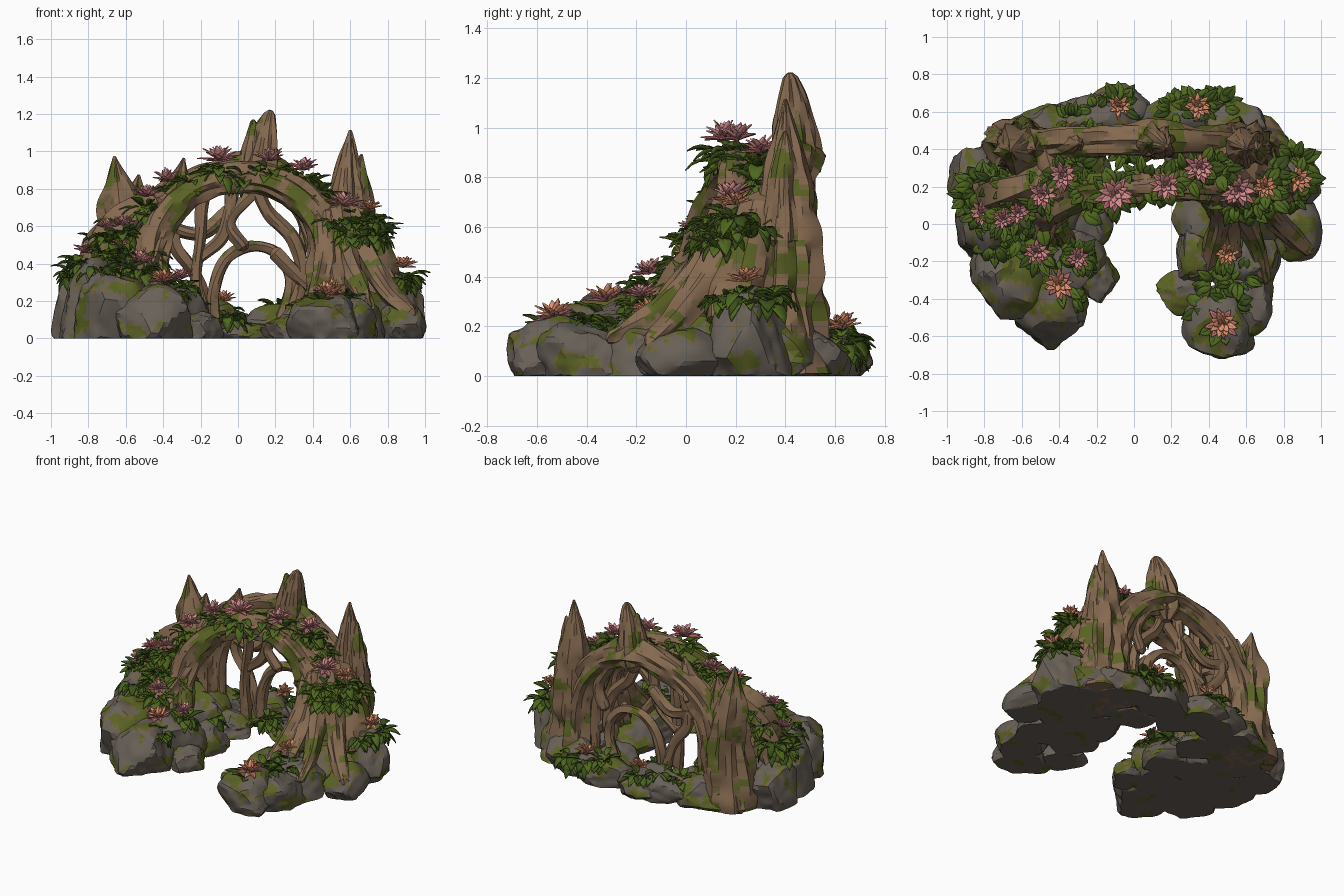
import bpy, bmesh, math, random
from mathutils import Vector, noise

rng = random.Random(7)
cube = bpy.data.objects.get("Cube")
if cube:
    bpy.data.objects.remove(cube)


def material(name, *rgb):
    m = bpy.data.materials.new(name)
    m.use_nodes = True
    m.diffuse_color = (*rgb, 1)
    m.node_tree.nodes["Principled BSDF"].inputs["Base Color"].default_value = (*rgb, 1)
    return m


stone = material("stone", .14, .118, .098)
bark = material("bark", .235, .142, .08)
moss = material("moss", .105, .122, .018)
dry_moss = material("dry_moss", .165, .122, .05)
leaf_green = material("leaf_green", .08, .135, .014)
leaf_dark = material("leaf_dark", .045, .08, .01)
pink = material("pink", .72, .28, .28)
rose = material("rose", .55, .17, .19)
coral = material("coral", .78, .3, .16)


def finish(bm, name, mats, angle=35):
    me = bpy.data.meshes.new(name)
    bm.to_mesh(me)
    bm.free()
    for m in mats:
        me.materials.append(m)
    me.polygons.foreach_set("use_smooth", [True] * len(me.polygons))
    me.set_sharp_from_angle(angle=math.radians(angle))
    ob = bpy.data.objects.new(name, me)
    bpy.context.scene.collection.objects.link(ob)
    return ob


def grow_moss(bm, limit):
    # patches of moss, favouring faces that look upward
    bmesh.ops.recalc_face_normals(bm, faces=bm.faces)
    for f in bm.faces:
        c = f.calc_center_median()
        v = noise.noise(c * 8) + .5 * noise.noise(c * 22) + .2 * f.normal.z
        f.material_index = 1 if v > limit else 2 if v > limit - .08 else 0


def boulder(name, x, y, rx, ry, h):
    # round block chipped by random planes, cut flat on the ground
    bm = bmesh.new()
    bmesh.ops.create_icosphere(bm, subdivisions=4, radius=1)
    planes = [(Vector([rng.gauss(0, 1) for _ in "xyz"]).normalized(), rng.uniform(.76, 1))
              for _ in range(20)]
    for v in bm.verts:
        d = v.co.normalized()
        r = min([1.14] + [k / d.dot(n) for n, k in planes if d.dot(n) > .1])
        r += .08 * noise.noise(d * 3 + Vector((x, y, h)) * 9)
        p = d * r
        v.co = x + p.x * rx * 1.08, y + p.y * ry * 1.08, max(0, h * (.35 + .74 * p.z))
    grow_moss(bm, .33)
    return finish(bm, name, [stone, moss, dry_moss], 22)


def spline(pts, steps):
    # smooth path through points of x, y, z and radius
    q = [Vector(p) for p in pts]
    q = [q[0] * 2 - q[1]] + q + [q[-1] * 2 - q[-2]]
    out = []
    for a, b, c, d in zip(q, q[1:], q[2:], q[3:]):
        for i in range(steps):
            t = i / steps
            out.append((b * 2 + (c - a) * t + (a * 2 - b * 5 + c * 4 - d) * t ** 2
                        + (b * 3 - a - c * 3 + d) * t ** 3) / 2)
    return out + [q[-2]]


def tip(p, neighbour):
    # rounded end for a limb
    e = p.xyz + (p - neighbour).xyz.normalized() * p.w * .7
    return Vector((*e, p.w * .35))


def limb(name, pts, sides=22, ridge=.45, limit=.37, steps=11):
    # tapering wooden tube with grain running along it
    path = spline(pts, steps)
    path = [tip(path[0], path[1])] + path + [tip(path[-1], path[-2])]
    bm = bmesh.new()
    seed = rng.uniform(0, 50)
    u, run, rings = Vector((.8, .6, .1)), 0, []
    for i, p in enumerate(path):
        t = (path[min(i + 1, len(path) - 1)] - path[max(i - 1, 0)]).xyz.normalized()
        u = (u - t * u.dot(t)).normalized()
        w = t.cross(u)
        if i:
            run += (p - path[i - 1]).xyz.length
        ring = []
        for k in range(sides):
            a = math.tau * k / sides
            g = Vector((math.cos(a) * 2.3, math.sin(a) * 2.3, run * 3 + seed))
            r = max(p.w, .005) * (1 + ridge * noise.noise(g) + ridge * .4 * noise.noise(g * 2.7))
            co = p.xyz + (u * math.cos(a) + w * math.sin(a)) * r
            ring.append(bm.verts.new((co.x, co.y, max(0, co.z))))
        rings.append(ring)
    for r0, r1 in zip(rings, rings[1:]):
        for k in range(sides):
            j = (k + 1) % sides
            bm.faces.new((r0[k], r0[j], r1[j], r1[k]))
    bm.faces.new(rings[0])
    bm.faces.new(rings[-1])
    grow_moss(bm, limit)
    return finish(bm, name, [bark, moss, dry_moss], 28)


def blade(bm, base, turn, pitch, length, width, droop, mat):
    # folded leaf or petal that bends along its length
    p, rows, n = Vector(base), [], 4
    side = Vector((-math.sin(turn), math.cos(turn), 0))
    for i in range(n + 1):
        w = width * max(.03, math.sin(math.pi * (.13 + .87 * i / n)))
        fold = Vector((0, 0, w * .4))
        rows.append([bm.verts.new(q) for q in (p - side * w + fold, p, p + side * w + fold)])
        step = Vector((math.cos(turn) * math.cos(pitch), math.sin(turn) * math.cos(pitch), math.sin(pitch)))
        p = p + step * length / n
        pitch -= droop / n
    for a, b in zip(rows, rows[1:]):
        for k in range(2):
            bm.faces.new((a[k], b[k], b[k + 1], a[k + 1])).material_index = mat


def thicken(ob):
    m = ob.modifiers.new("thickness", "SOLIDIFY")
    m.thickness = .005
    m.offset = 0


def foliage(name, x, y, z, s):
    bm = bmesh.new()
    for i in range(28):
        turn = i * 2.4 + rng.uniform(-.3, .3)
        pitch = rng.uniform(-.8, .8)
        c = (x + math.cos(turn) * s * .35, y + math.sin(turn) * s * .35, z - rng.uniform(0, .5) * s)
        blade(bm, c, turn, pitch, s * rng.uniform(.7, 1.15), s * rng.uniform(.2, .33),
              rng.uniform(.5, 1.5), int(i % 3 == 0))
    thicken(finish(bm, name, [leaf_green, leaf_dark]))


def flower(name, x, y, z, s, outer, inner):
    # starburst of petals leaning a little to the front
    bm = bmesh.new()
    for count, pitch, size, mat in ((8, .3, 1, 0), (8, .7, .95, 1), (6, 1.15, .8, 1)):
        for i in range(count):
            turn = math.tau * i / count + pitch * 3 + rng.uniform(-.2, .2)
            blade(bm, (x, y, z), turn, pitch + .2 * math.sin(turn) + rng.uniform(-.15, .15),
                  s * size * rng.uniform(.85, 1.15), s * .18, .15, mat)
    thicken(finish(bm, name, [outer, inner]))


# horseshoe of boulders
boulders = {
    "right": [(-.46, -.43, .2, .2, .25), (-.68, -.25, .19, .22, .36), (-.4, -.2, .2, .2, .29),
              (-.2, -.28, .11, .12, .14), (-.77, .02, .19, .24, .37), (-.86, .24, .14, .15, .28),
              (-.5, .08, .24, .2, .33), (-.28, .02, .14, .15, .17), (-.63, .0, .2, .2, .37)],
    "back": [(-.45, .51, .2, .13, .17), (-.2, .56, .2, .15, .19), (-.06, .62, .15, .11, .13),
             (.06, .48, .16, .13, .08), (.28, .57, .2, .14, .18), (.52, .52, .18, .13, .18),
             (-.3, .33, .18, .15, .12), (.32, .33, .16, .14, .12), (-.6, .32, .24, .2, .22)],
    "left": [(.83, .24, .15, .16, .3), (.66, .08, .22, .2, .23), (.42, .08, .18, .19, .2),
             (.38, -.15, .16, .18, .18), (.6, -.18, .18, .19, .23), (.28, -.37, .14, .12, .13),
             (.48, -.55, .18, .19, .21), (.61, -.4, .14, .18, .2), (.86, -.04, .12, .16, .17),
             (.6, .3, .24, .2, .22)],
}
for place, rows in boulders.items():
    for i, row in enumerate(rows):
        boulder(f"{place}_boulder_{i}", *row)

# broken stumps with splintered tips
limb("right_stump", [(-.62, .4, 0, .17), (-.61, .4, .25, .15), (-.61, .4, .55, .13),
                     (-.63, .39, .76, .085), (-.66, .39, .97, .008)])
limb("right_splinter", [(-.57, .4, .45, .1), (-.55, .4, .7, .07), (-.53, .4, .87, .008)])
limb("left_stump", [(.61, .41, 0, .18), (.6, .4, .3, .15), (.6, .4, .6, .13),
                    (.59, .4, .86, .08), (.6, .4, 1.11, .008)])
limb("left_splinter", [(.64, .38, .55, .1), (.65, .39, .8, .06), (.66, .4, .98, .008)])
limb("crown_stump", [(.11, .44, .82, .09), (.13, .44, .95, .09), (.15, .43, 1.1, .065), (.17, .42, 1.2, .03)])
limb("crown_splinter", [(.08, .43, .86, .07), (.08, .43, 1, .06), (.08, .43, 1.16, .015)])
limb("arch_splinter", [(-.36, .43, .7, .08), (-.32, .43, .82, .06), (-.29, .43, .96, .008)])

# two arches and the bridges between them
limb("back_arch", [(-.55, .42, .12, .11), (-.52, .42, .5, .1), (-.38, .43, .74, .085), (-.1, .45, .88, .08),
                   (.12, .45, .89, .09), (.36, .43, .76, .08), (.51, .42, .52, .1), (.54, .42, .12, .11)])
limb("front_arch", [(-.42, -.06, .2, .1), (-.46, .02, .4, .085), (-.42, .1, .6, .085), (-.25, .17, .79, .08),
                    (0, .2, .86, .078), (.22, .21, .82, .08), (.4, .2, .68, .09), (.48, .17, .5, .1),
                    (.5, .1, .2, .12)], limit=.17)
limb("right_bridge", [(-.37, .15, .7, .07), (-.42, .3, .7, .09), (-.46, .42, .66, .08)])
limb("left_bridge", [(.4, .2, .72, .07), (.45, .32, .7, .09), (.48, .42, .66, .08)])

# roots spreading over the rocks
roots = [
    [(-.44, .25, .71, .08), (-.58, .2, .6, .12), (-.71, .15, .43, .13), (-.8, .1, .22, .12)],
    [(-.44, .08, .52, .07), (-.5, -.08, .34, .06), (-.55, -.25, .26, .04)],
    [(.46, .17, .66, .06), (.47, .04, .4, .065), (.43, -.12, .22, .055), (.38, -.32, .1, .025)],
    [(.54, .18, .68, .07), (.58, .06, .42, .065), (.66, -.12, .25, .05), (.7, -.3, .15, .03)],
    [(.58, .2, .66, .07), (.7, .1, .42, .065), (.81, -.03, .24, .055), (.93, -.14, .13, .035)],
    [(.6, .3, .68, .08), (.7, .25, .45, .11), (.79, .2, .2, .11)],
    [(.53, .18, .6, .07), (.52, .0, .34, .05), (.54, -.16, .22, .04)],
    [(.64, .36, .5, .06), (.7, .4, .2, .08), (.77, .42, .02, .05)],
    [(-.62, .42, .4, .06), (-.69, .45, .15, .07), (-.75, .48, .01, .05)],
    [(.5, .24, .64, .08), (.46, .26, .35, .06), (.45, .22, .1, .07)],
]
for i, r in enumerate(roots):
    limb(f"root_{i}", r, sides=16)

# woven branches filling the arch, as x and z
branches = [
    [(-.42, .1), (-.42, .45), (-.27, .8)], [(-.15, .06), (-.22, .33), (-.34, .52), (-.3, .76)],
    [(-.2, .06), (-.22, .35), (-.2, .55), (-.17, .86)], [(-.22, .42), (-.07, .56), (-.02, .87)],
    [(-.13, .05), (-.13, .25), (-.06, .42), (.06, .49), (.2, .46), (.28, .3), (.22, .06)],
    [(.26, .06), (.34, .3), (.3, .52), (.16, .68), (.08, .87)],
    [(.03, .49), (-.05, .62), (.06, .76), (.18, .84)], [(.32, .45), (.36, .6), (.25, .8)],
    [(.43, .1), (.42, .45), (.3, .78)], [(.2, .46), (.3, .36), (.42, .25)], [(-.05, .68), (-.2, .56), (-.38, .6)],
]
for i, b in enumerate(branches):
    depth = .42 + .04 * math.sin(i * 2)
    limb(f"woven_branch_{i}", [(x, depth, z, .033) for x, z in b], sides=10, ridge=.5, limit=.65)

# blossoms, each on a rosette of leaves
blossoms = [(-.1, .16, .95, .11), (.17, .21, .95, .09), (.35, .3, .9, .09), (.56, .18, .71, .1),
            (-.38, .26, .84, .085), (-.49, .16, .76, .085), (-.62, .06, .61, .065), (-.7, .03, .59, .065),
            (-.81, .06, .46, .075), (-.52, -.15, .41, .08), (-.4, -.32, .3, .09), (-.3, -.18, .32, .07),
            (.47, -.53, .23, .1)]
corals = [(.7, .2, .69, .07), (.88, .24, .38, .08), (.5, -.15, .26, .07), (-.08, .63, .2, .07),
          (.34, .63, .19, .08), (-.62, .0, .5, .06)]
for i, (x, y, z, s) in enumerate(blossoms + corals):
    petals = (coral, coral) if i >= len(blossoms) else (rose, coral if y < -.3 else pink)
    flower(f"blossom_{i}", x, y, z, s, *petals)
    foliage(f"rosette_{i}", x, y, z - .04, s * .45 + .07)

# loose leaf clumps
clumps = [(-.25, .18, .85), (.05, .22, .9), (.28, .26, .87), (.44, .3, .8), (.54, .13, .62), (.64, .13, .63),
          (.72, .26, .6), (-.55, .24, .69), (-.66, .2, .62), (-.74, .22, .53), (-.82, .2, .44), (-.72, .02, .48),
          (-.6, -.05, .42), (-.5, .02, .45), (-.42, -.15, .32), (-.75, -.1, .38), (-.34, -.38, .24),
          (.85, .15, .33), (.86, .32, .33), (.55, -.02, .26), (.45, -.32, .2), (.52, -.42, .22), (.4, -.45, .18),
          (-.2, .6, .19), (.22, .62, .18), (-.04, .4, .13), (-.33, .55, .17), (.45, .62, .16), (-.3, .08, .18),
          (-.44, .12, .66), (-.6, .14, .56), (-.88, .14, .36), (.72, .14, .56), (.6, .1, .56), (.4, .24, .76),
          (.38, -.2, .19), (.56, -.28, .22), (-.3, .3, .84)]
for i, c in enumerate(clumps):
    foliage(f"leaf_clump_{i}", *c, rng.uniform(.08, .12))
